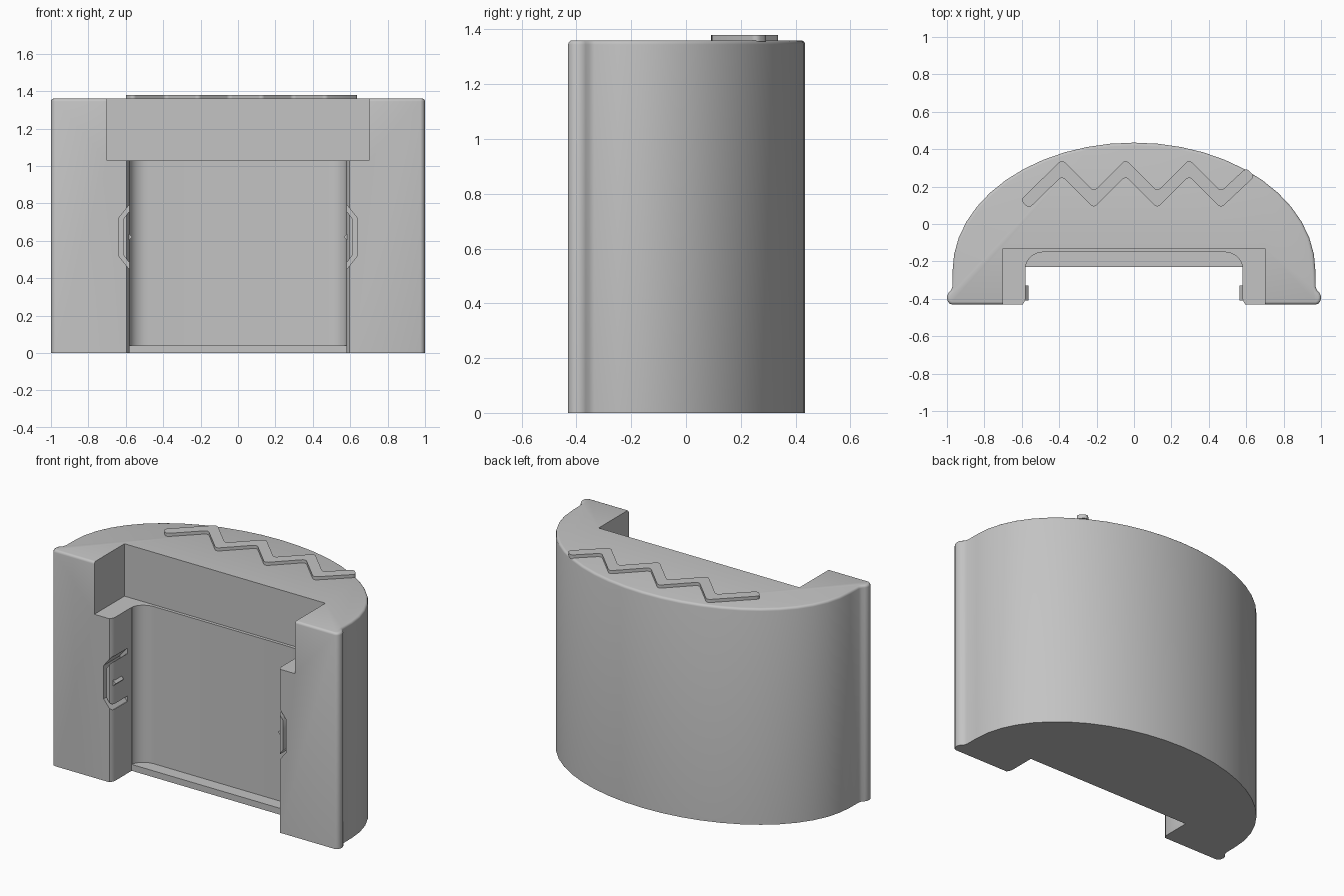
import bpy, bmesh
from math import sin, cos, pi, radians
from mathutils import Vector

cube = bpy.data.objects.get("Cube")
if cube:
    bpy.data.objects.remove(cube, do_unlink=True)

grey = bpy.data.materials.new("plain grey")
grey.use_nodes = True
grey.diffuse_color = (0.55, 0.55, 0.55, 1)
grey.node_tree.nodes["Principled BSDF"].inputs["Base Color"].default_value = (0.55, 0.55, 0.55, 1)


def prism(name, outline, low, high, axis="z", round_top=0, round_sides=0):
    """Extrude an outline: (x, y) along z, or (x, z) along y."""
    place = (lambda p: (p[0], p[1], low)) if axis == "z" else (lambda p: (p[0], low, p[1]))
    step = Vector((0, 0, high - low)) if axis == "z" else Vector((0, high - low, 0))
    bm = bmesh.new()
    face = bm.faces.new([bm.verts.new(place(p)) for p in outline])
    new = bmesh.ops.extrude_face_region(bm, geom=[face])["geom"]
    bmesh.ops.translate(bm, verts=[v for v in new if isinstance(v, bmesh.types.BMVert)], vec=step)
    bmesh.ops.recalc_face_normals(bm, faces=bm.faces[:])
    if round_sides:
        sides = [e for e in bm.edges if abs(e.verts[0].co.z - e.verts[1].co.z) > 0.001]
        bmesh.ops.bevel(bm, geom=sides, offset=round_sides, segments=4, profile=0.5, affect="EDGES")
    if round_top:
        rim = [e for e in bm.edges if all(abs(v.co.z - high) < 0.0001 for v in e.verts)]
        bmesh.ops.bevel(bm, geom=rim, offset=round_top, segments=3, profile=0.5, affect="EDGES")
    mesh = bpy.data.meshes.new(name)
    bm.to_mesh(mesh)
    bm.free()
    mesh.materials.append(grey)
    obj = bpy.data.objects.new(name, mesh)
    bpy.context.collection.objects.link(obj)
    return obj


def activate(obj):
    bpy.ops.object.select_all(action="DESELECT")
    obj.select_set(True)
    bpy.context.view_layer.objects.active = obj


def cut(target, cutter):
    mod = target.modifiers.new("cut", "BOOLEAN")
    mod.operation, mod.solver, mod.object = "DIFFERENCE", "EXACT", cutter
    cutter.hide_render = True
    activate(target)
    bpy.ops.object.modifier_apply(modifier=mod.name)
    bpy.data.objects.remove(cutter, do_unlink=True)


def mirrored(half):
    """Close a right-hand half outline with its mirror image."""
    return half + [(-x, y) for x, y in reversed(half)]


# Half-round body with a rounded bead at each front corner
N = 24
arc = [(0.97 * cos(pi * i / N), -0.25 + 0.685 * sin(pi * i / N)) for i in range(N + 1)]
bead = [(0.975, -0.43), (0.988, -0.424), (0.997, -0.411), (1.0, -0.395),
        (0.998, -0.38), (0.99, -0.366), (0.978, -0.354), (0.971, -0.335)]
body = prism("body", bead + arc + [(-x, y) for x, y in reversed(bead)], 0, 1.36, round_top=0.015)

# Wide notch at the top of the front
cut(body, prism("notch_cutter", mirrored([(0.70, -0.6), (0.70, -0.13)]), 1.03, 1.5))

# Front channel, with eased front edges, and the deeper pocket above its floor ledge
mouth = [(0.595, -0.6), (0.595, -0.43), (0.588, -0.42), (0.58, -0.40)]
cut(body, prism("channel_cutter", mirrored(mouth + [(0.58, -0.23)]), -0.2, 1.1))
corner = [(0.48 + 0.1 * cos(a), -0.235 + 0.085 * sin(a)) for a in [pi / 16 * i for i in range(9)]]
cut(body, prism("pocket_cutter", mirrored([(0.58, -0.3)] + corner), 0.04, 1.1))

# Bracket-shaped slots in the channel edges, each around a tongue with a small ridge
MID = 0.62
outer = [(0.56, 0.168), (0.585, 0.168), (0.635, 0.105)]
inner = [(0.615, 0.093), (0.585, 0.133), (0.56, 0.133)]
for side, label in ((1, "left"), (-1, "right")):
    loop = ([(x, MID + z) for x, z in outer] + [(x, MID - z) for x, z in reversed(outer)]
            + [(x, MID - z) for x, z in reversed(inner)] + [(x, MID + z) for x, z in inner])
    cut(body, prism("slot_cutter", [(side * x, z) for x, z in loop], -0.6, -0.27, "y"))
    ridge = [(0.59, MID - 0.025), (0.565, MID), (0.59, MID + 0.025)]
    prism(label + "_ridge", [(side * x, z) for x, z in ridge], -0.41, -0.33, "y")

activate(body)
bpy.ops.object.shade_smooth_by_angle(angle=radians(38))

# Raised zigzag on the top: offset the centre line up and down
line = [(-0.215 + 0.17 * i, 0.13 if i % 2 == 0 else 0.30) for i in range(-1, 5)]
e = 0.032 * 0.707
first, last = (-0.562, 0.128), (0.60, 0.255)
start = [(first[0] - 2 * e, first[1]), (first[0], first[1] - 2 * e)]
end = [(last[0] + 2 * e, last[1]), (last[0], last[1] + 2 * e)]
zigzag_outline = (start + [(x, y - 0.045) for x, y in line] + end
                  + [(x, y + 0.045) for x, y in reversed(line)])
zigzag = prism("raised_zigzag", zigzag_outline, 1.355, 1.38, round_sides=0.022)
activate(zigzag)
bpy.ops.object.shade_smooth_by_angle(angle=radians(38))
